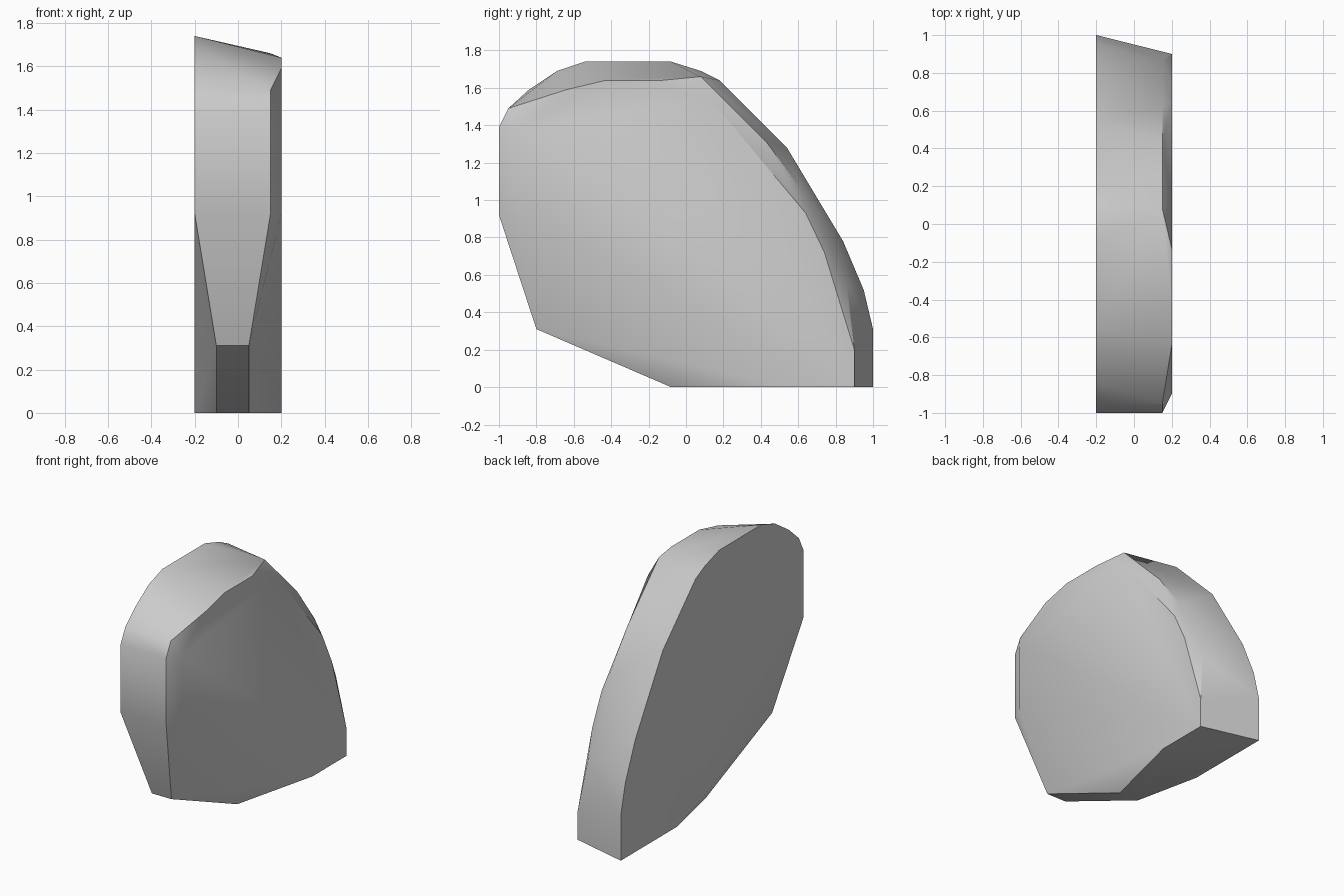
import bpy, bmesh, math

cube = bpy.data.objects.get("Cube")
if cube:
    bpy.data.objects.remove(cube, do_unlink=True)

# One plain grey material
grey = bpy.data.materials.new("plain_grey")
grey.use_nodes = True
grey.diffuse_color = (0.6, 0.6, 0.6, 1)
grey.node_tree.nodes["Principled BSDF"].inputs["Base Color"].default_value = (0.6, 0.6, 0.6, 1)

# Cross-section rings as (y, z) profiles, keyed by their x position
rings = {
    # broad flat side
    -0.2: [(0.38, 0), (1, 0), (1, 0.31), (0.95, 0.52), (0.84, 0.78), (0.54, 1.28),
           (0.18, 1.64), (0.08, 1.69), (-0.08, 1.74), (-0.54, 1.74), (-0.69, 1.69),
           (-0.84, 1.59), (-0.95, 1.49), (-1, 1.39), (-1, 0.92)],
    # narrow keel at the lower front
    -0.1: [(-0.8, 0.31), (-0.08, 0)],
    0.05: [(-0.8, 0.31), (-0.08, 0)],
    # start of the bevel
    0.15: [(-1, 0.92), (-1, 1.39), (-0.95, 1.49), (0.08, 1.66), (0.43, 1.31),
           (0.62, 1.05), (0.86, 0.55)],
    # smaller bevelled side
    0.2: [(0.53, 0), (0.9, 0), (0.9, 0.2), (0.74, 0.72), (0.64, 0.93), (0.13, 1.54),
          (-0.13, 1.64), (-0.43, 1.64), (-0.64, 1.59), (-0.9, 1.38), (-0.9, 0.92)],
}

# Skin the rings with a convex shell
bm = bmesh.new()
for x, profile in rings.items():
    for y, z in profile:
        bm.verts.new((x, y, z))
hull = bmesh.ops.convex_hull(bm, input=bm.verts[:])
unused = [v for v in bm.verts if not v.link_faces]
bmesh.ops.delete(bm, geom=unused, context='VERTS')
bmesh.ops.dissolve_limit(bm, angle_limit=math.radians(1), verts=bm.verts[:], edges=bm.edges[:])
bmesh.ops.recalc_face_normals(bm, faces=bm.faces[:])

mesh = bpy.data.meshes.new("rounded_slab")
bm.to_mesh(mesh)
bm.free()
mesh.materials.append(grey)
slab = bpy.data.objects.new("rounded_slab", mesh)
bpy.context.collection.objects.link(slab)

# Smooth the rim while keeping hard edges
bpy.ops.object.select_all(action='DESELECT')
slab.select_set(True)
bpy.context.view_layer.objects.active = slab
bpy.ops.object.shade_smooth_by_angle(angle=math.radians(30))
